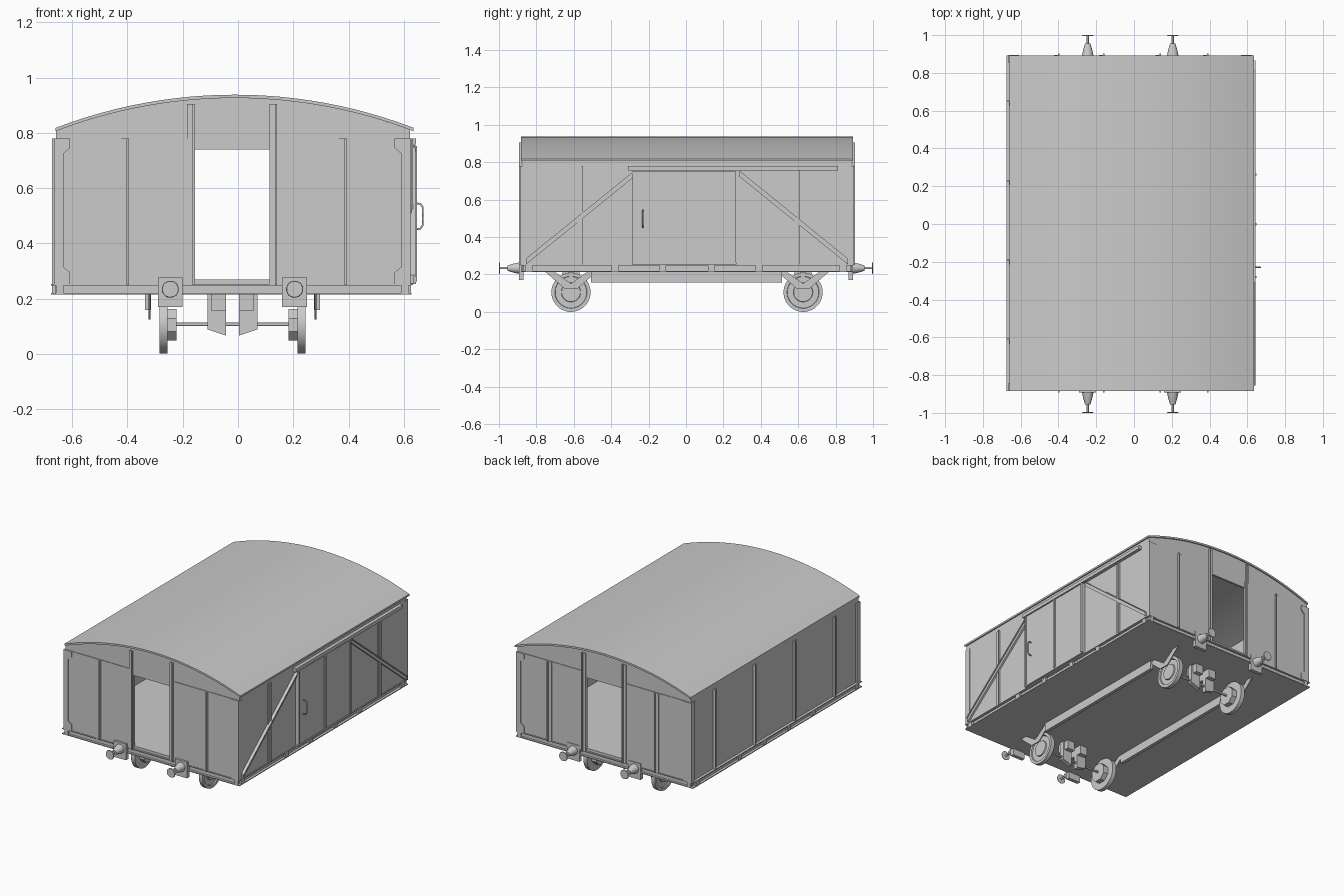
import bpy, bmesh, math
from mathutils import Vector

if "Cube" in bpy.data.objects:
    bpy.data.objects.remove(bpy.data.objects["Cube"], do_unlink=True)

grey = bpy.data.materials.new("plain_grey")
grey.use_nodes = True
COL = (0.6, 0.6, 0.6, 1)
grey.diffuse_color = COL
grey.node_tree.nodes["Principled BSDF"].inputs["Base Color"].default_value = COL

CX, CY = -0.02, 0.005      # centre lines of the wagon
LEFT, RIGHT = -0.658, 0.622  # outer faces of the side walls
END = 0.88                 # half length of the body
FLOOR, EAVES = 0.25, 0.78


def finish(name, bm, smooth=False):
    bmesh.ops.remove_doubles(bm, verts=bm.verts, dist=1e-5)
    bmesh.ops.recalc_face_normals(bm, faces=bm.faces)
    mesh = bpy.data.meshes.new(name)
    bm.to_mesh(mesh)
    bm.free()
    ob = bpy.data.objects.new(name, mesh)
    bpy.context.collection.objects.link(ob)
    mesh.materials.append(grey)
    if smooth:
        bpy.ops.object.select_all(action='DESELECT')
        ob.select_set(True)
        bpy.context.view_layer.objects.active = ob
        bpy.ops.object.shade_smooth_by_angle(angle=math.radians(30))
    return ob


def prism(name, pts, axis, a, b, smooth=False):
    """Extrude an outline (x,z), (y,z) or (x,y) along the remaining axis."""
    place = {'x': lambda p, d: (d, p[0], p[1]),
             'y': lambda p, d: (p[0], d, p[1]),
             'z': lambda p, d: (p[0], p[1], d)}[axis]
    bm = bmesh.new()
    lo = [bm.verts.new(place(p, a)) for p in pts]
    hi = [bm.verts.new(place(p, b)) for p in pts]
    bm.faces.new(lo)
    bm.faces.new(hi)
    for i in range(len(pts)):
        j = (i + 1) % len(pts)
        bm.faces.new((lo[i], lo[j], hi[j], hi[i]))
    return finish(name, bm, smooth)


def box(name, x0, x1, y0, y1, z0, z1):
    return prism(name, [(x0, z0), (x1, z0), (x1, z1), (x0, z1)], 'y', y0, y1)


def lathe(name, profile, centre, direction, segs=32):
    """Turn (radius, distance) pairs about an axis."""
    d = Vector(direction)
    u = Vector((0, 0, 1))
    v = d.cross(u)
    bm = bmesh.new()
    rings = []
    for r, h in profile:
        angles = [math.tau * (i + 0.5) / segs for i in range(segs)]
        rings.append([bm.verts.new(Vector(centre) + d * h
                     + (u * math.cos(t) + v * math.sin(t)) * r) for t in angles])
    for p, q in zip(rings, rings[1:]):
        for i in range(segs):
            j = (i + 1) % segs
            bm.faces.new((p[i], p[j], q[j], q[i]))
    bmesh.ops.dissolve_degenerate(bm, edges=bm.edges, dist=1e-6)
    return finish(name, bm, True)


# Arched roof
R0, R1, TOP, EDGE = -0.66, 0.636, 0.938, 0.818
MID, HALF = (R0 + R1) / 2, (R1 - R0) / 2
RAD = (HALF ** 2 + (TOP - EDGE) ** 2) / (2 * (TOP - EDGE))


def arch(x, drop=0.0):
    return TOP - drop - RAD + math.sqrt(RAD ** 2 - (x - MID) ** 2)


N = 24
xs = [R0 + (R1 - R0) * i / N for i in range(N + 1)]
prism("roof", [(x, arch(x)) for x in xs] + [(x, arch(x, 0.012)) for x in reversed(xs)],
      'y', CY - END - 0.008, CY + END + 0.008, True)

# Side walls
box("left_wall", RIGHT - 0.014, RIGHT, CY - END, CY + END, FLOOR, 0.815)
box("right_wall", LEFT, LEFT + 0.014, CY - END, CY + END, FLOOR, 0.815)

# Floor and channel-shaped frame with ribs
F0, F1, FE = -0.676, 0.628, END + 0.008
box("floor_core", F0 + 0.016, F1 - 0.016, CY - FE + 0.014, CY + FE - 0.014, 0.22, 0.25)
box("frame_top_flange", F0, F1, CY - FE, CY + FE, 0.247, 0.253)
box("frame_bottom_flange", F0, F1, CY - FE, CY + FE, 0.214, 0.22)
box("floor_boards", LEFT + 0.01, RIGHT - 0.01, CY - END + 0.003, CY + END - 0.003, 0.252, 0.27)
for y in (-0.84, -0.38, -0.125, 0.135, 0.39, 0.84):
    for x in (F0 + 0.002, F1 - 0.017):
        box("frame_rib", x, x + 0.015, y - 0.018, y + 0.018, 0.22, 0.247)


def post(name, x, s, top):
    """Upright angle iron on an end wall; s is the end direction."""
    y = CY + s * (END + 0.004)
    box(name + "_flange", x - 0.014, x + 0.014, min(y, y + s * 0.005), max(y, y + s * 0.005), FLOOR, top)
    box(name + "_web", x + 0.006, x + 0.014, min(y, y + s * 0.014), max(y, y + s * 0.014), FLOOR, top)


for s in (-1, 1):
    # End wall with open doorway
    y_in, y_out = CY + s * (END - 0.014), CY + s * END
    wall_xs = [LEFT + (RIGHT - LEFT) * i / N for i in range(N + 1)]
    outline = [(LEFT, FLOOR)] + [(x, arch(max(x, R0), 0.012)) for x in wall_xs]
    outline += [(RIGHT, FLOOR), (0.115, FLOOR), (0.115, 0.74), (-0.155, 0.74), (-0.155, FLOOR)]
    prism("end_wall", outline, 'y', y_in, y_out)
    for x0, x1 in ((LEFT, -0.155), (0.115, RIGHT)):
        box("end_planking", x0, x1, min(y_out, y_out + s * 0.004),
            max(y_out, y_out + s * 0.004), FLOOR, EAVES)
    for x, top in ((-0.409, EAVES), (-0.17, 0.905), (0.128, 0.905), (0.38, EAVES)):
        post("end_post", x, s, top)
    # Corner irons with gussets at top and bottom
    for x, d in ((LEFT - 0.008, 1), (RIGHT + 0.003, -1)):
        w, g = x + d * 0.034, x + d * 0.058
        prism("corner_iron", [(x, FLOOR), (g, FLOOR), (g, 0.295), (w, 0.315), (w, 0.725),
              (g, 0.745), (g, EAVES), (x, EAVES)], 'y', y_out, y_out + s * 0.01)
        box("corner_return", min(x, x + d * 0.008), max(x, x + d * 0.008),
            min(y_out, y_out - s * 0.03), max(y_out, y_out - s * 0.03), FLOOR, EAVES)
        box("corner_foot", min(x + d * 0.008, w), max(x + d * 0.008, w),
            min(y_out, y_out + s * 0.008), max(y_out, y_out + s * 0.008), 0.215, FLOOR)
    # Buffers
    for side in (-1, 1):
        bx = CX + side * 0.225
        ye = s * 0.893
        box("buffer_plate", bx - 0.045, bx + 0.045, min(ye - s * 0.025, ye), max(ye - s * 0.025, ye), 0.17, 0.277)
        lathe("buffer_housing", [(0, 0), (0.031, 0), (0.026, 0.025), (0.015, 0.062), (0, 0.062)],
              (bx, ye, 0.234), (0, s, 0), 12)
        lathe("buffer_head", [(0, 0.05), (0.006, 0.05), (0.006, 0.101), (0.031, 0.102),
              (0.029, 0.107), (0, 0.107)], (bx, ye, 0.234), (0, s, 0), 16)

# Plain side: four uprights
for y in (-0.62, -0.2, 0.22, 0.64):
    box("side_post_flange", LEFT - 0.005, LEFT, y - 0.014, y + 0.014, FLOOR, EAVES)
    box("side_post_web", LEFT - 0.016, LEFT, y + 0.006, y + 0.014, FLOOR, EAVES)

# Door side: uprights, diagonal braces, sliding door and rail
for y, z0 in ((-0.565, FLOOR), (0.592, FLOOR)):
    box("door_side_post", RIGHT, RIGHT + 0.006, y - 0.014, y + 0.014, z0, EAVES)
    box("door_side_post_web", RIGHT, RIGHT + 0.012, y + 0.005, y + 0.014, z0, EAVES)
for s in (-1, 1):
    for name, lo, hi, out in (("brace", -0.016, 0.016, 0.013), ("brace_lip", 0.008, 0.016, 0.02)):
        low, high = (CY + s * 0.86, 0.27), (CY + s * 0.28, 0.74)
        prism(name, [(low[0], low[1] + lo), (low[0], low[1] + hi),
              (high[0], high[1] + hi), (high[0], high[1] + lo)], 'x', RIGHT, RIGHT + out)
for y0, y1 in ((-0.285, -0.003), (0.003, 0.268)):
    box("sliding_door", RIGHT, RIGHT + 0.018, y0, y1, 0.262, 0.752)
for y in (-0.28, -0.002, 0.262):
    box("door_stile", RIGHT, RIGHT + 0.026, y - 0.006, y + 0.006, 0.262, 0.752)
box("door_rail", RIGHT, RIGHT + 0.022, -0.31, 0.813, 0.757, 0.78)
box("door_sill", RIGHT, RIGHT + 0.022, -0.29, 0.27, 0.253, 0.264)

curve = bpy.data.curves.new("door_handle", 'CURVE')
curve.dimensions = '3D'
curve.bevel_depth = 0.004
curve.bevel_resolution = 1
path = [(0.638, 0.545), (0.66, 0.543), (0.669, 0.53), (0.669, 0.467), (0.66, 0.453), (0.638, 0.451)]
spline = curve.splines.new('POLY')
spline.points.add(len(path) - 1)
for p, (x, z) in zip(spline.points, path):
    p.co = (x, -0.23, z, 1)
curve.materials.append(grey)
bpy.context.collection.objects.link(bpy.data.objects.new("door_handle", curve))

# Running gear
for wy in (-0.615, 0.626):
    lathe("axle", [(0, -0.24), (0.007, -0.24), (0.007, 0.24), (0, 0.24)], (CX, wy, 0.107), (1, 0, 0), 12)
    for s in (-1, 1):
        c = (CX, wy, 0.105)
        lathe("wheel", [(0, 0.236), (0.105, 0.236), (0.105, 0.264), (0.086, 0.264), (0.084, 0.256),
              (0.052, 0.256), (0.05, 0.264), (0, 0.264)], c, (s, 0, 0), 32)
        lathe("wheel_hub", [(0, 0.202), (0.062, 0.202), (0.062, 0.237), (0, 0.237)], c, (s, 0, 0), 8)
        # V-shaped axle guard outside the wheel
        x = CX + s * 0.3
        prism("axle_guard", [(wy - 0.14, 0.216), (wy - 0.09, 0.216), (wy, 0.152), (wy + 0.09, 0.216),
              (wy + 0.14, 0.216), (wy + 0.035, 0.125), (wy - 0.035, 0.125)], 'x', x - 0.004, x + 0.004)
        # Hanging blocks beside the middle of the axle
        xi, xo = CX + s * 0.023, CX + s * 0.09
        prism("hanging_plate", [(xi, 0.216), (xo, 0.216), (xo, 0.088), (xi, 0.066)]
              if s < 0 else [(xi, 0.066), (xo, 0.088), (xo, 0.216), (xi, 0.216)],
              'y', wy - 0.015, wy + 0.015)
        box("hanging_block", min(xi, xo - s * 0.012), max(xi, xo - s * 0.012), wy - 0.045, wy + 0.045, 0.157, 0.216)

# Long side members between the axles
for s in (-1, 1):
    x = CX + s * 0.306
    box("side_member", x - 0.011, x + 0.011, -0.508, 0.513, 0.158, 0.216)
